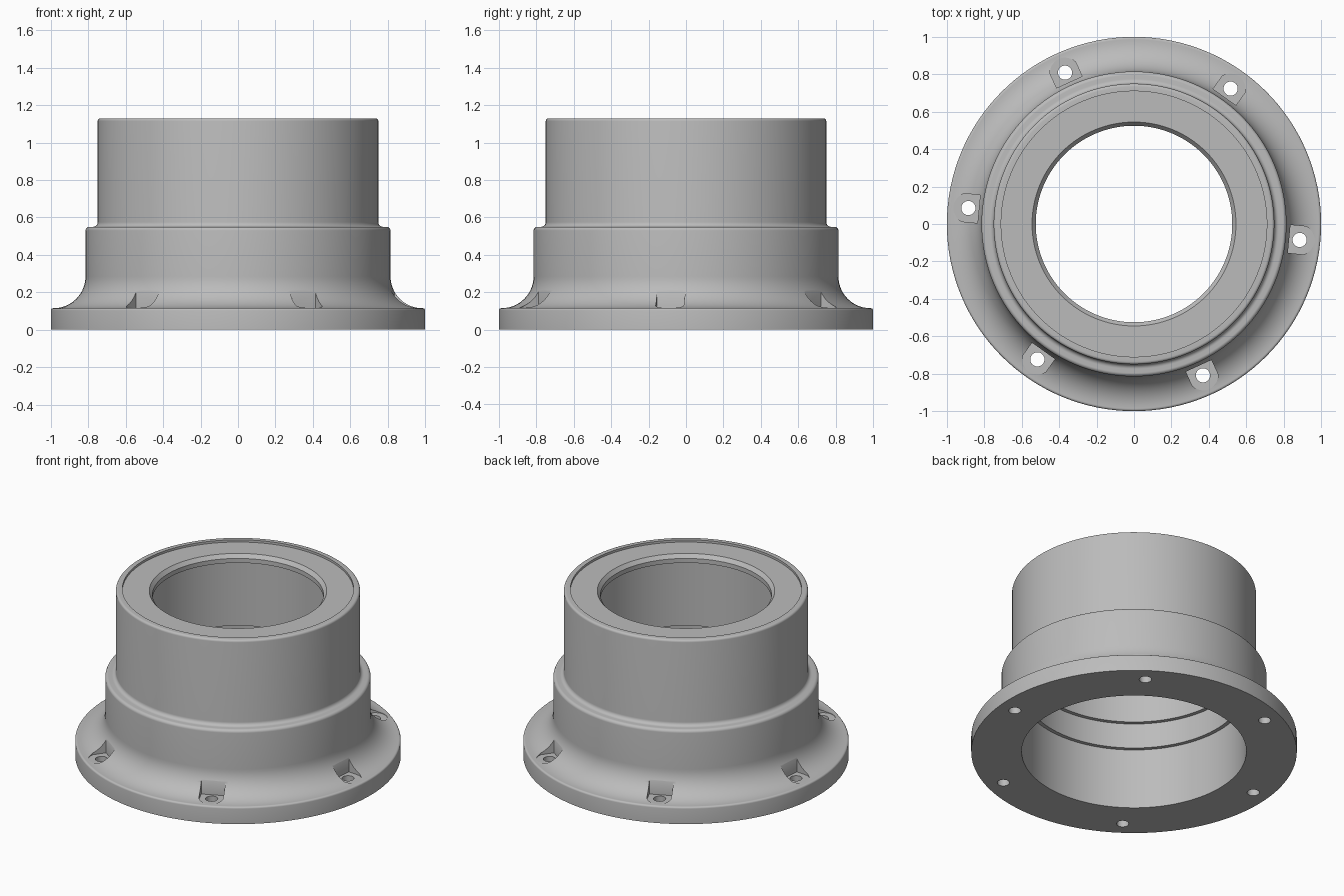
import bpy
import bmesh
from math import cos, sin, pi, radians, tau

cube = bpy.data.objects.get("Cube")
if cube:
    bpy.data.objects.remove(cube)

metal = bpy.data.materials.new("light_grey_metal")
metal.use_nodes = True
grey = (0.5, 0.5, 0.5, 1)
metal.diffuse_color = grey
metal.node_tree.nodes["Principled BSDF"].inputs["Base Color"].default_value = grey


def arc(cx, cz, r, start, end, steps=8):
    """Points on an arc between two angles in degrees."""
    angles = [radians(start + (end - start) * i / steps) for i in range(steps + 1)]
    return [(cx + r * cos(a), cz + r * sin(a)) for a in angles]


def finish(bm, name):
    bmesh.ops.recalc_face_normals(bm, faces=bm.faces)
    mesh = bpy.data.meshes.new(name)
    bm.to_mesh(mesh)
    bm.free()
    mesh.materials.append(metal)
    obj = bpy.data.objects.new(name, mesh)
    bpy.context.collection.objects.link(obj)
    return obj


def lathe(name, profile, segments=128):
    """Revolve a closed (radius, height) profile around z."""
    bm = bmesh.new()
    rings = [[bm.verts.new((r * cos(tau * i / segments), r * sin(tau * i / segments), z))
              for r, z in profile] for i in range(segments)]
    count = len(profile)
    for i in range(segments):
        a, b = rings[i], rings[(i + 1) % segments]
        for j in range(count):
            k = (j + 1) % count
            bm.faces.new((a[j], b[j], b[k], a[k]))
    return finish(bm, name)


def bolt_prisms(name, outline, low, high):
    """Extrude an outline (radial, sideways) at each of the six bolt places."""
    bm = bmesh.new()
    for n in range(6):
        t = radians(54.5 + 60 * n)
        flat = [(u * cos(t) - v * sin(t), u * sin(t) + v * cos(t)) for u, v in outline]
        bottom = [bm.verts.new((x, y, low)) for x, y in flat]
        top = [bm.verts.new((x, y, high)) for x, y in flat]
        bm.faces.new(bottom)
        bm.faces.new(top)
        for i in range(len(flat)):
            k = (i + 1) % len(flat)
            bm.faces.new((bottom[i], bottom[k], top[k], top[i]))
    obj = finish(bm, name)
    obj.hide_render = True
    return obj


def select_only(obj):
    bpy.ops.object.select_all(action="DESELECT")
    obj.select_set(True)
    bpy.context.view_layer.objects.active = obj


# Flanged housing: outer wall going up, then stepped bore going down
profile = [(0.69, 0), (1.0, 0)]
profile += arc(0.988, 0.103, 0.012, 0, 90, 4)         # flange rim
profile += arc(0.985, 0.285, 0.17, 270, 180, 14)      # sweep into the hub
profile += arc(0.795, 0.53, 0.02, 0, 90, 6)           # shoulder
profile += arc(0.775, 0.575, 0.025, 270, 180, 6)      # fillet above shoulder
profile += arc(0.735, 1.115, 0.015, 0, 90, 5)         # top rim
profile += [(0.71, 1.13), (0.71, 1.06), (0.64, 1.06), (0.64, 0.58),
            (0.665, 0.58), (0.665, 0.41), (0.69, 0.41)]
housing = lathe("flanged_housing", profile)

# Bolt pockets and holes cut into the flange
bolt_radius = 0.889
pocket = [(0.833, 0.075)] + [(0.833, -0.075)]
pocket += arc(bolt_radius, 0, 0.08, -70, 70, 20)
pocket_cutter = bolt_prisms("pocket_cutter", pocket, 0.114, 0.35)
hole_cutter = bolt_prisms("hole_cutter", arc(bolt_radius, 0, 0.038, 0, 345, 23), -0.1, 0.3)

for cutter in (pocket_cutter, hole_cutter):
    select_only(housing)
    mod = housing.modifiers.new("bolt_cut", "BOOLEAN")
    mod.operation = "DIFFERENCE"
    mod.solver = "EXACT"
    mod.object = cutter
    bpy.ops.object.modifier_apply(modifier=mod.name)
    bpy.data.objects.remove(cutter)

# Ring seated in the top, with a chamfered opening
ring = lathe("top_retaining_ring", [
    (0.525, 1.06), (0.71, 1.06), (0.71, 1.115), (0.545, 1.115), (0.525, 1.09)])

for obj in (housing, ring):
    select_only(obj)
    bpy.ops.object.shade_smooth_by_angle(angle=radians(30))
